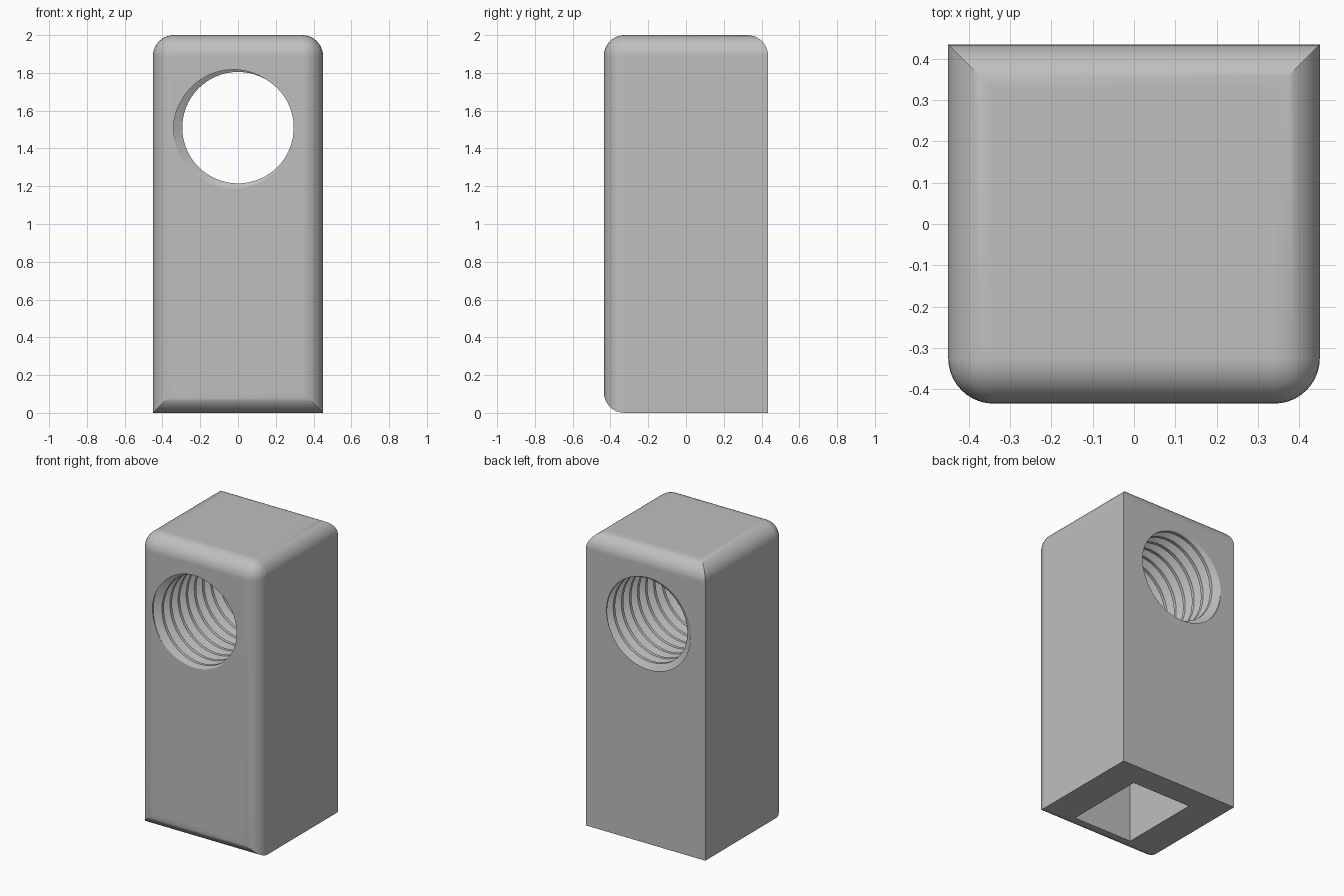
import bpy, bmesh
from math import cos, sin, pi, radians

WIDTH, DEPTH, HEIGHT = 0.90, 0.87, 2.0
FILLET = 0.11
HOLE_Z, MINOR, MAJOR, PITCH = 1.51, 0.295, 0.341, 0.087
STEPS, TURNS = 64, 14

default = bpy.data.objects.get("Cube")
if default:
    bpy.data.objects.remove(default, do_unlink=True)

grey = bpy.data.materials.new("light_grey")
grey.use_nodes = True
colour = (0.52, 0.52, 0.52, 1)
grey.diffuse_color = colour
grey.node_tree.nodes["Principled BSDF"].inputs["Base Color"].default_value = colour


def make_object(name, bm):
    bmesh.ops.recalc_face_normals(bm, faces=bm.faces[:])
    mesh = bpy.data.meshes.new(name)
    bm.to_mesh(mesh)
    bm.free()
    mesh.materials.append(grey)
    obj = bpy.data.objects.new(name, mesh)
    bpy.context.scene.collection.objects.link(obj)
    return obj


def box(size, centre):
    bm = bmesh.new()
    bmesh.ops.create_cube(bm, size=1)
    bmesh.ops.scale(bm, vec=size, verts=bm.verts)
    bmesh.ops.translate(bm, vec=centre, verts=bm.verts)
    return bm


# Block, rounded around its front face and its top face
bm = box((WIDTH, DEPTH, HEIGHT), (0, 0, HEIGHT / 2))
rounded = [e for e in bm.edges
           if all(v.co.y < 0 for v in e.verts) or all(v.co.z > 1 for v in e.verts)]
bmesh.ops.bevel(bm, geom=rounded, offset=FILLET, segments=10, profile=0.5,
                affect='EDGES', clamp_overlap=True)
block = make_object("threaded_block", bm)

# Rectangular pocket in the underside
pocket = make_object("pocket_cutter", box((0.45, 0.57, 2.0), (0, -0.02, 0)))

# Right-handed screw thread: a four-point profile swept along a helix
bm = bmesh.new()
start = -DEPTH / 2 - 2 * PITCH
profile = [(-3 / 8, MINOR), (-1 / 16, MAJOR), (1 / 16, MAJOR), (3 / 8, MINOR)]
columns = []
for k in range(STEPS * TURNS + 1):
    angle = radians(197) - 2 * pi * k / STEPS
    columns.append([bm.verts.new((r * cos(angle),
                                  start + PITCH * (k / STEPS + offset),
                                  HOLE_Z + r * sin(angle)))
                    for offset, r in profile])
for k in range(STEPS * TURNS):
    a, b = columns[k], columns[k + 1]
    for j in range(3):
        bm.faces.new((a[j], b[j], b[j + 1], a[j + 1]))
    if k + STEPS + 1 < len(columns):
        bm.faces.new((a[3], b[3], columns[k + STEPS + 1][0], columns[k + STEPS][0]))
# Seam edges join the loose profile to the next turn at both ends
bm.edges.ensure_lookup_table()
for lower, upper in ((columns[0][3], columns[STEPS][0]),
                     (columns[-1 - STEPS][3], columns[-1][0])):
    if not bm.edges.get((lower, upper)):
        bm.edges.new((lower, upper))
# Close each end with a fan around the axis
rim = [e for e in bm.edges if len(e.link_faces) < 2]
for side in (-1, 1):
    tip = bm.verts.new((0, side * (DEPTH / 2 + 4 * PITCH), HOLE_Z))
    for e in rim:
        if (e.verts[0].co.y + e.verts[1].co.y) * side > 0:
            bm.faces.new((e.verts[0], e.verts[1], tip))
thread = make_object("thread_cutter", bm)

# Cut the pocket and the threaded hole
bpy.ops.object.select_all(action='DESELECT')
bpy.context.view_layer.objects.active = block
block.select_set(True)
for cutter in (pocket, thread):
    cutter.hide_render = True
    cut = block.modifiers.new(cutter.name, 'BOOLEAN')
    cut.operation = 'DIFFERENCE'
    cut.solver = 'EXACT'
    cut.object = cutter
    bpy.ops.object.modifier_apply(modifier=cut.name)
    bpy.data.objects.remove(cutter, do_unlink=True)

# Smooth fillets and thread, with flat sides kept flat
bpy.ops.object.shade_smooth_by_angle(angle=radians(30))
weighted = block.modifiers.new("even_shading", 'WEIGHTED_NORMAL')
weighted.keep_sharp = True
